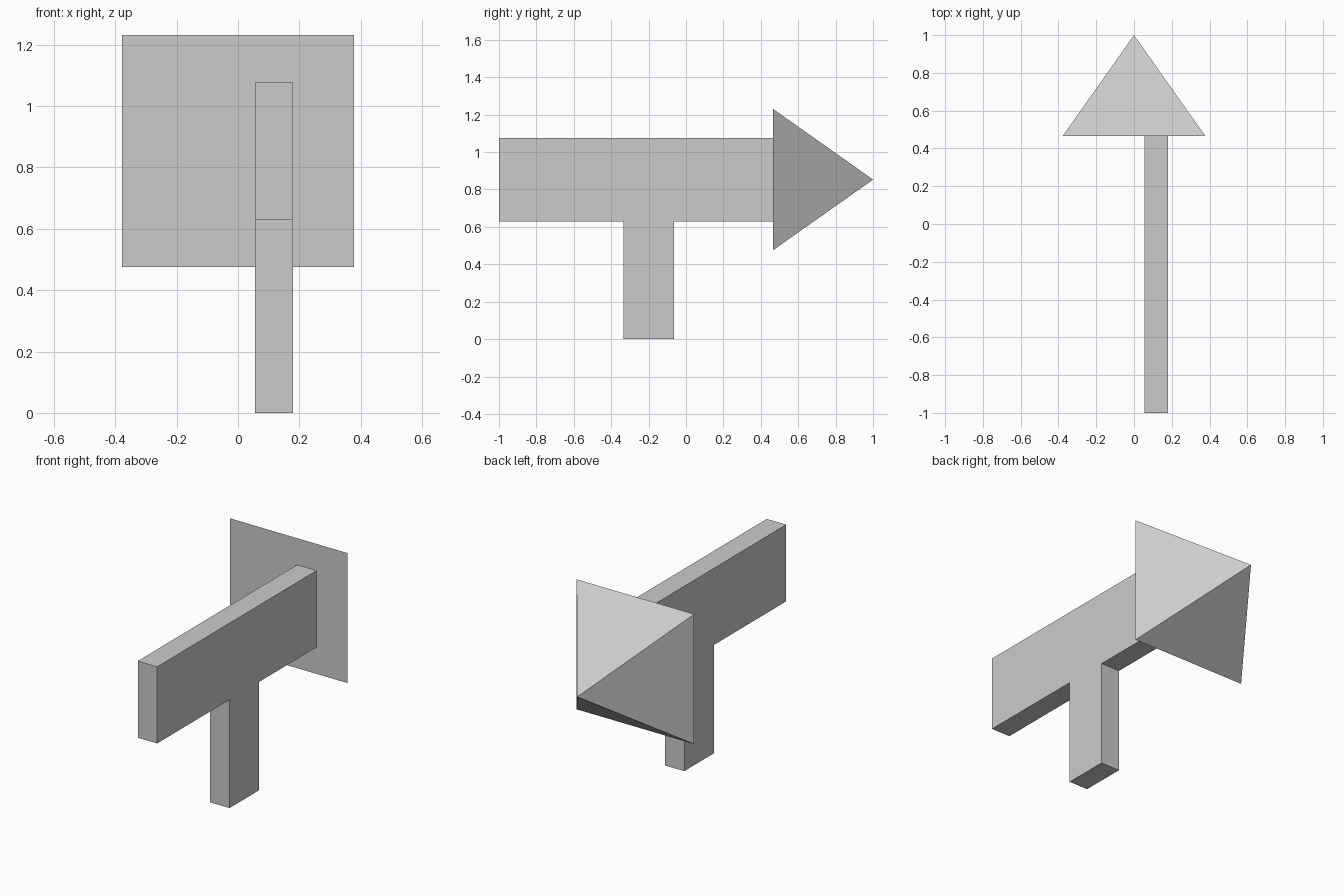
import bpy
import bmesh

if "Cube" in bpy.data.objects:
    bpy.data.objects.remove(bpy.data.objects["Cube"])


def make_object(name, bm):
    bmesh.ops.recalc_face_normals(bm, faces=bm.faces)
    mesh = bpy.data.meshes.new(name)
    bm.to_mesh(mesh)
    bm.free()
    obj = bpy.data.objects.new(name, mesh)
    bpy.context.collection.objects.link(obj)
    return obj


# T-shaped body: a side profile (y, z) extruded across its thickness
X0, X1 = 0.055, 0.18
profile = [(-1.0, 0.63), (-0.335, 0.63), (-0.335, 0.0), (-0.063, 0.0),
           (-0.063, 0.63), (0.465, 0.63), (0.465, 1.076), (-1.0, 1.076)]
bm = bmesh.new()
side = bm.faces.new([bm.verts.new((X0, y, z)) for y, z in profile])
extruded = bmesh.ops.extrude_face_region(bm, geom=[side], use_keep_orig=True)
moved = [g for g in extruded["geom"] if isinstance(g, bmesh.types.BMVert)]
bmesh.ops.translate(bm, verts=moved, vec=(X1 - X0, 0, 0))
make_object("body_and_grip", bm)

# Four-sided pyramid head pointing backwards
HALF, BASE_Y, MID_Z = 0.378, 0.465, 0.853
bm = bmesh.new()
base = [bm.verts.new((sx * HALF, BASE_Y, MID_Z + sz * HALF))
        for sx, sz in ((-1, -1), (1, -1), (1, 1), (-1, 1))]
tip = bm.verts.new((0, 1.0, MID_Z))
bm.faces.new(base)
for i in range(4):
    bm.faces.new((base[i], base[(i + 1) % 4], tip))
make_object("pyramid_head", bm)
